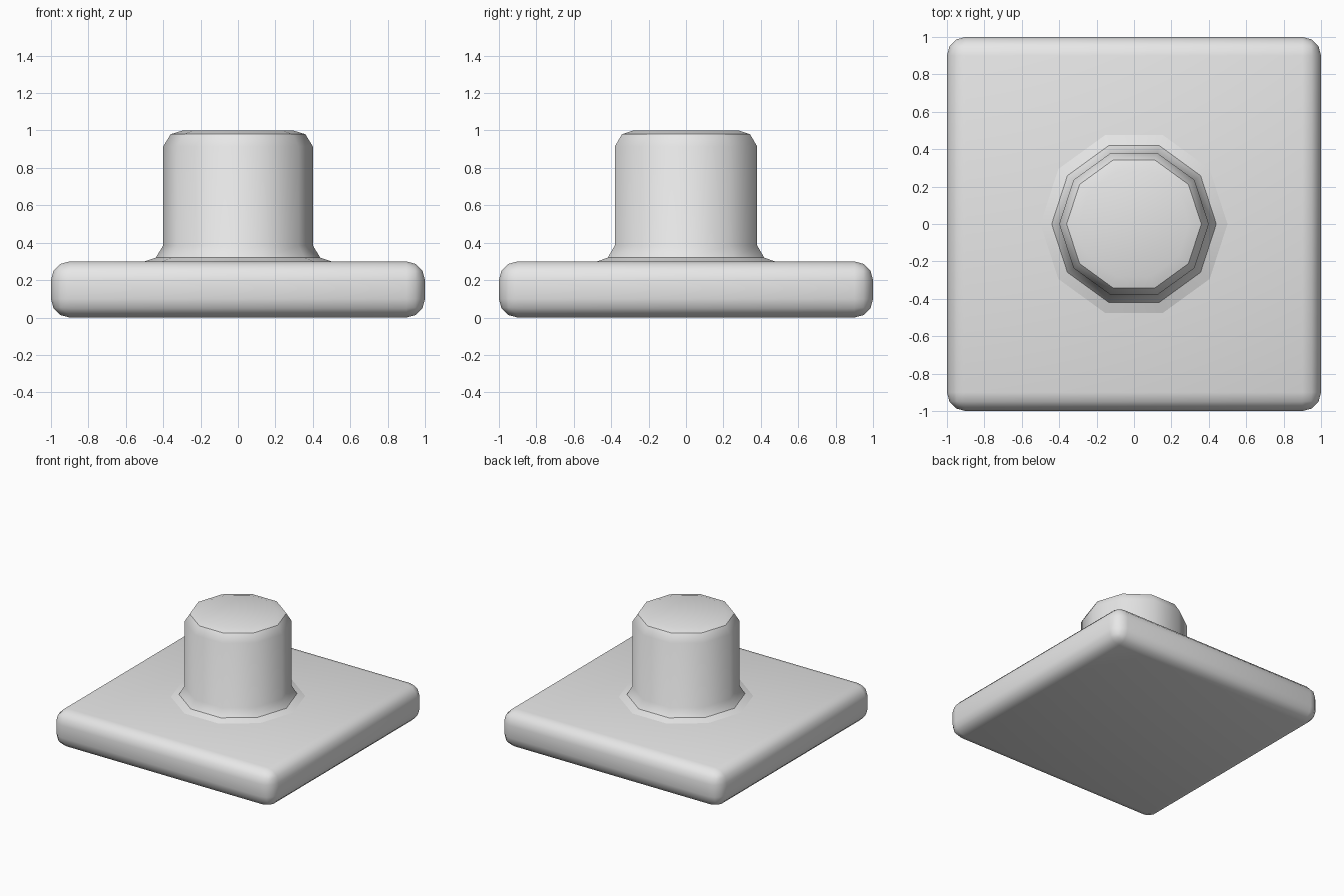
import bpy, bmesh
from math import cos, sin, pi, radians

if "Cube" in bpy.data.objects:
    bpy.data.objects.remove(bpy.data.objects["Cube"])

grey = bpy.data.materials.new("plain_grey")
grey.use_nodes = True
colour = (0.8, 0.8, 0.8, 1)
grey.diffuse_color = colour
grey.node_tree.nodes["Principled BSDF"].inputs["Base Color"].default_value = colour


def finish(name, bm, angle):
    """Turn a bmesh into a smooth-shaded object with sharp edges kept."""
    bmesh.ops.recalc_face_normals(bm, faces=bm.faces)
    mesh = bpy.data.meshes.new(name)
    bm.to_mesh(mesh)
    bm.free()
    mesh.materials.append(grey)
    obj = bpy.data.objects.new(name, mesh)
    bpy.context.collection.objects.link(obj)
    bpy.ops.object.select_all(action='DESELECT')
    obj.select_set(True)
    bpy.context.view_layer.objects.active = obj
    bpy.ops.object.shade_smooth_by_angle(angle=radians(angle))


# Square base plate with rounded edges
bm = bmesh.new()
bmesh.ops.create_cube(bm, size=1)
for v in bm.verts:
    v.co = (v.co.x * 2, v.co.y * 2, v.co.z * 0.3 + 0.15)
bmesh.ops.bevel(bm, geom=bm.edges[:], offset=0.1, segments=3,
                profile=0.5, affect='EDGES')
finish("base_plate", bm, 30)

# Ten-sided post with a flared foot and a rounded top
SIDES = 10
profile = [(0.5, 0.3), (0.44, 0.32), (0.4, 0.385),
           (0.4, 0.915), (0.36, 0.98), (0.295, 1.0)]
bm = bmesh.new()
rings = [[bm.verts.new((r * cos(2 * pi * i / SIDES), r * sin(2 * pi * i / SIDES), z))
          for i in range(SIDES)] for r, z in profile]
for low, high in zip(rings, rings[1:]):
    for i in range(SIDES):
        j = (i + 1) % SIDES
        bm.faces.new((low[i], low[j], high[j], high[i]))
bm.faces.new(rings[-1])
finish("post", bm, 32)
